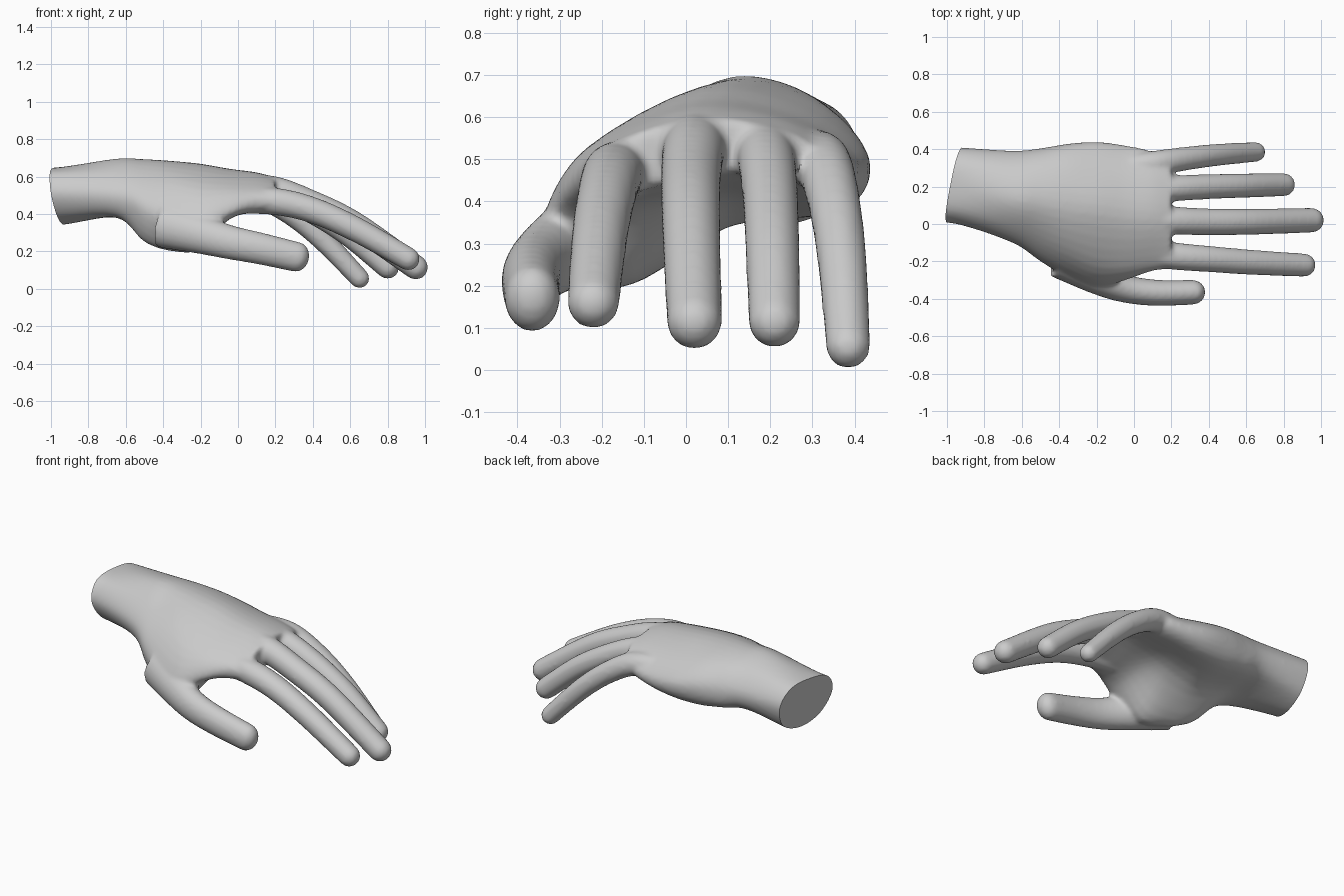
import bpy, bmesh, math
from mathutils import Vector

if "Cube" in bpy.data.objects:
    bpy.data.objects.remove(bpy.data.objects["Cube"])


def spline(pts, steps, closed=False):
    """Smooth curve through the points, also for points with extra values."""
    pts = [Vector(p) for p in pts]
    n = len(pts)
    get = (lambda i: pts[i % n]) if closed else (lambda i: pts[max(0, min(n - 1, i))])
    out = []
    for i in range(n if closed else n - 1):
        a, b, c, d = get(i - 1), get(i), get(i + 1), get(i + 2)
        for k in range(steps):
            t = k / steps
            out.append(0.5 * (2 * b + (c - a) * t + (2 * a - 5 * b + 4 * c - d) * t * t
                              + (3 * b - a - 3 * c + d) * t ** 3))
    if not closed:
        out.append(pts[-1])
    return out


def loft(bm, rings):
    """Closed skin over a row of rings."""
    rows = [[bm.verts.new(p) for p in ring] for ring in rings]
    n = len(rows[0])
    for r, s in zip(rows, rows[1:]):
        for i in range(n):
            j = (i + 1) % n
            bm.faces.new((r[i], r[j], s[j], s[i]))
    bm.faces.new(rows[0][::-1])
    bm.faces.new(rows[-1])


def digit(bm, path, tall=1.0):
    """Round-ended tube; path points are x, y, z, radius."""
    pts = spline(path, 6)
    rings = []

    def ring(centre, tangent, r):
        side = (Vector((0, 1, 0)) - tangent * tangent.y).normalized()
        up = tangent.cross(side)
        rings.append([centre + side * r * math.cos(a) + up * r * tall * math.sin(a)
                      for a in (math.tau * k / 20 for k in range(20))])

    for i, p in enumerate(pts):
        t = (pts[min(i + 1, len(pts) - 1)].xyz - pts[max(i - 1, 0)].xyz).normalized()
        ring(p.xyz, t, p.w)
    for k in range(1, 6):                       # rounded fingertip
        a = k * math.radians(17)
        ring(p.xyz + t * p.w * math.sin(a), t, p.w * math.cos(a))
    loft(bm, rings)


bm = bmesh.new()

# Wrist and palm: sections of (y, z) from the thumb edge over the back and under
wrist = [(0, .51), (.06, .62), (.2, .65), (.34, .63), (.41, .53), (.36, .39), (.22, .34), (.07, .39)]
sections = [
    (-1.10, wrist),
    (-0.95, wrist),
    (-0.65, [(-.1, .5), (-.02, .62), (.13, .695), (.3, .65), (.39, .53), (.34, .42), (.15, .39), (-.04, .39)]),
    (-0.50, [(-.2, .42), (-.1, .58), (.1, .69), (.3, .65), (.4, .53), (.36, .4), (.12, .36), (-.1, .25)]),
    (-0.35, [(-.29, .35), (-.17, .56), (.07, .68), (.3, .64), (.425, .52), (.37, .38), (.1, .34), (-.15, .2)]),
    (-0.20, [(-.34, .32), (-.23, .53), (.05, .665), (.29, .62), (.435, .5), (.37, .38), (.1, .37), (-.18, .21)]),
    (-0.05, [(-.3, .4), (-.23, .53), (.03, .64), (.27, .6), (.415, .49), (.36, .4), (.1, .42), (-.17, .37)]),
    (0.10, [(-.25, .46), (-.2, .535), (.02, .62), (.24, .59), (.38, .5), (.33, .43), (.1, .45), (-.18, .41)]),
    (0.20, [(-.24, .46), (-.19, .53), (.02, .595), (.22, .57), (.3, .52), (.28, .46), (.1, .47), (-.17, .42)]),
]
outlines = [spline([(x, y, z) for y, z in pts], 5, closed=True) for x, pts in sections]
columns = [spline(col, 5) for col in zip(*outlines)]
loft(bm, list(zip(*columns)))

# Index, middle, ring and little finger
digit(bm, [(0, -.14, .47, .07), (.2, -.17, .467, .073), (.4, -.187, .42, .07),
           (.63, -.205, .318, .067), (.91, -.22, .16, .062)])
digit(bm, [(0, .03, .54, .07), (.18, .02, .53, .075), (.37, .012, .465, .072),
           (.62, .012, .345, .07), (.95, .02, .115, .066)])
digit(bm, [(0, .17, .53, .07), (.17, .187, .515, .07), (.36, .198, .435, .067),
           (.58, .205, .3, .065), (.80, .21, .115, .062)])
digit(bm, [(-.05, .3, .5, .07), (.12, .325, .49, .068), (.28, .35, .405, .063),
           (.45, .37, .265, .059), (.65, .385, .056, .053)])

# Thumb
digit(bm, [(-.4, -.19, .34, .1), (-.2, -.29, .29, .085), (-.05, -.345, .25, .075),
           (.12, -.368, .215, .07), (.315, -.365, .17, .066)], tall=1.22)
bmesh.ops.recalc_face_normals(bm, faces=bm.faces)

mesh = bpy.data.meshes.new("hand")
bm.to_mesh(mesh)
bm.free()
hand = bpy.data.objects.new("hand", mesh)
bpy.context.collection.objects.link(hand)

# Fuse the parts into one skin with soft webs
fuse = hand.modifiers.new("fuse", 'REMESH')
fuse.mode = 'VOXEL'
fuse.voxel_size = 0.012
soften = hand.modifiers.new("soften", 'SMOOTH')
soften.iterations = 7
graph = bpy.context.evaluated_depsgraph_get()
hand.data = bpy.data.meshes.new_from_object(hand.evaluated_get(graph))
hand.modifiers.clear()

# Slanted flat cut at the wrist
bm = bmesh.new()
bm.from_mesh(hand.data)
cut = bmesh.ops.bisect_plane(bm, geom=bm.verts[:] + bm.edges[:] + bm.faces[:],
                             plane_co=(-.96, .2, .5), plane_no=(-1, .2, -.16), clear_outer=True)
bmesh.ops.holes_fill(bm, edges=[e for e in bm.edges if e.is_boundary], sides=0)
bmesh.ops.recalc_face_normals(bm, faces=bm.faces)
bm.to_mesh(hand.data)
bm.free()

# Skin colour
grey = bpy.data.materials.new("plain grey")
grey.diffuse_color = (.6, .6, .6, 1)
grey.use_nodes = True
grey.node_tree.nodes["Principled BSDF"].inputs["Base Color"].default_value = grey.diffuse_color
hand.data.materials.clear()
hand.data.materials.append(grey)

bpy.context.view_layer.objects.active = hand
hand.select_set(True)
bpy.ops.object.shade_smooth_by_angle(angle=math.radians(45))
